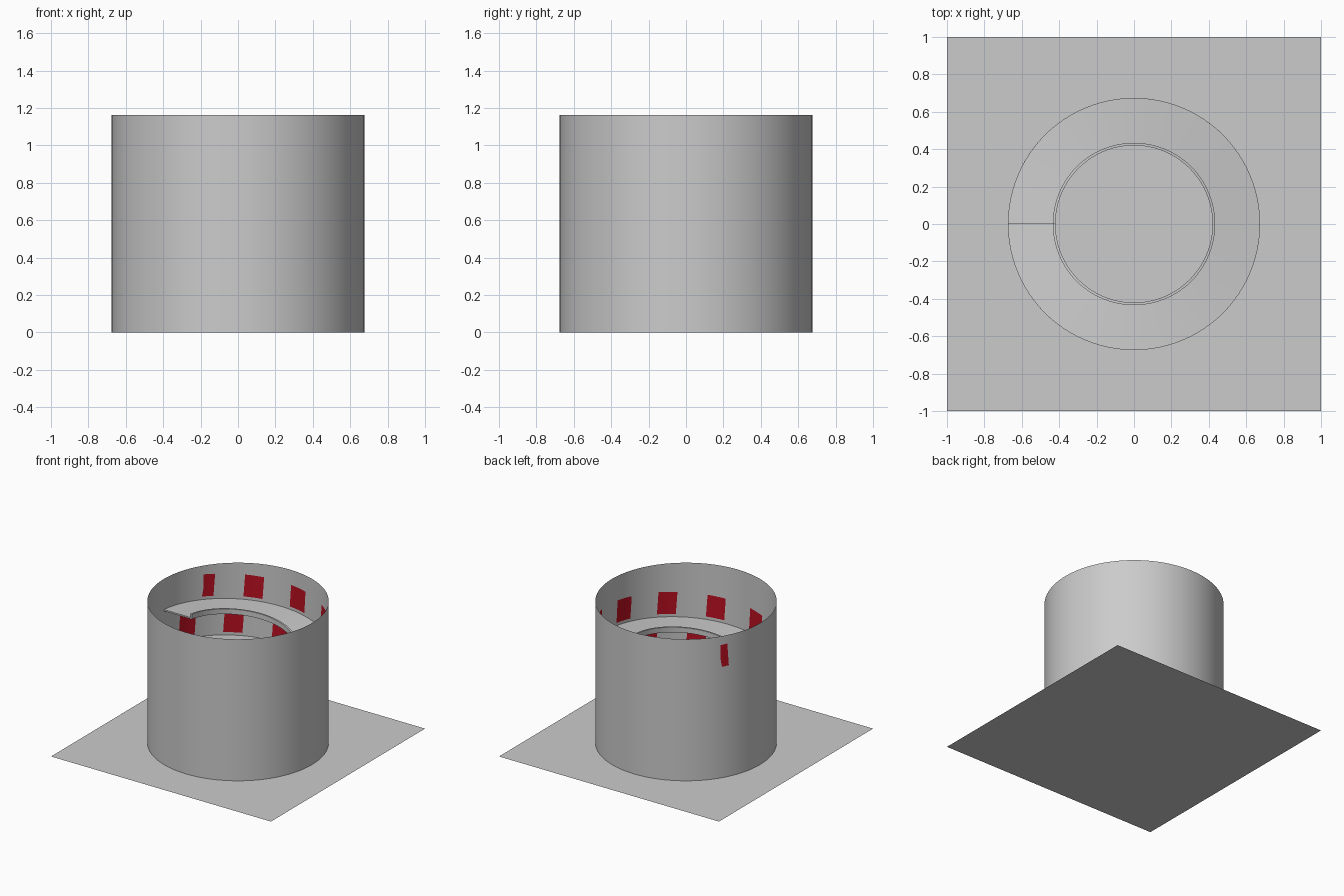
import bpy, bmesh
from math import cos, sin, pi, radians, degrees, atan

if "Cube" in bpy.data.objects:
    bpy.data.objects.remove(bpy.data.objects["Cube"])

R, WALL_H = 0.675, 1.163        # outer wall
PITCH, TURNS = 0.30, 3          # spiral ramp, starts and ends on the -x side
START, Z0 = -900, 0.012


def ramp_z(deg):
    return Z0 + PITCH * (deg - START) / 360


def make(name, bm, material=None, smooth=True):
    mesh = bpy.data.meshes.new(name)
    bm.to_mesh(mesh)
    bm.free()
    obj = bpy.data.objects.new(name, mesh)
    bpy.context.collection.objects.link(obj)
    if material:
        mesh.materials.append(material)
    if smooth:
        bpy.ops.object.select_all(action='DESELECT')
        obj.select_set(True)
        bpy.context.view_layer.objects.active = obj
        bpy.ops.object.shade_smooth_by_angle(angle=radians(30))
    return obj


def helix_sweep(name, profile, steps=96 * TURNS):
    """Sweep a closed (radius, height) profile up the spiral."""
    bm = bmesh.new()
    rings = []
    for i in range(steps + 1):
        d = START + 360 * TURNS * i / steps
        a = radians(d)
        rings.append([bm.verts.new((r * cos(a), r * sin(a), ramp_z(d) + h))
                      for r, h in profile])
    n = len(profile)
    for lo, hi in zip(rings, rings[1:]):
        for k in range(n):
            bm.faces.new((lo[k], lo[(k + 1) % n], hi[(k + 1) % n], hi[k]))
    bm.faces.new(rings[0])
    bm.faces.new(rings[-1])
    bmesh.ops.recalc_face_normals(bm, faces=bm.faces)
    return make(name, bm)


# Ground sheet
bm = bmesh.new()
bmesh.ops.create_grid(bm, x_segments=1, y_segments=1, size=1)
make("ground_sheet", bm, smooth=False)

# Open round outer wall
bm = bmesh.new()
bmesh.ops.create_cone(bm, cap_ends=False, segments=128, radius1=R, radius2=R, depth=WALL_H)
bmesh.ops.translate(bm, verts=bm.verts, vec=(0, 0, WALL_H / 2))
make("outer_wall", bm)

# Spiral ramp with a low curb on its inner edge
helix_sweep("spiral_ramp", [(0.42, -0.012), (0.674, -0.012), (0.674, 0),
                            (0.434, 0), (0.434, 0.03), (0.42, 0.03)])

# Red panels hung along the wall, square to the slope of the ramp
red = bpy.data.materials.new("red")
red.diffuse_color = (0.5, 0.005, 0.015, 1)
red.use_nodes = True
red.node_tree.nodes["Principled BSDF"].inputs["Base Color"].default_value = red.diffuse_color
slope = PITCH / (2 * pi * R)
W, H, GAP, COUNT, STEP = 0.145, 0.18, 0.025, 34, 31.55
bm = bmesh.new()
for n in range(COUNT):
    mid = 146.4 - STEP * n
    columns = []
    for k in range(5):
        u = k / 4
        r = 0.672 + (0.005 * u if n == 0 else 0)   # topmost one pokes through
        column = []
        for h in (GAP, GAP + H):
            d = mid + degrees(((u - 0.5) * W - slope * (h - GAP - H / 2)) / R)
            z = ramp_z(mid) + h + slope * (u - 0.5) * W
            column.append(bm.verts.new((r * cos(radians(d)), r * sin(radians(d)), z)))
        columns.append(column)
    for a, b in zip(columns, columns[1:]):
        bm.faces.new((a[0], a[1], b[1], b[0]))
make("wall_panels", bm, red)
